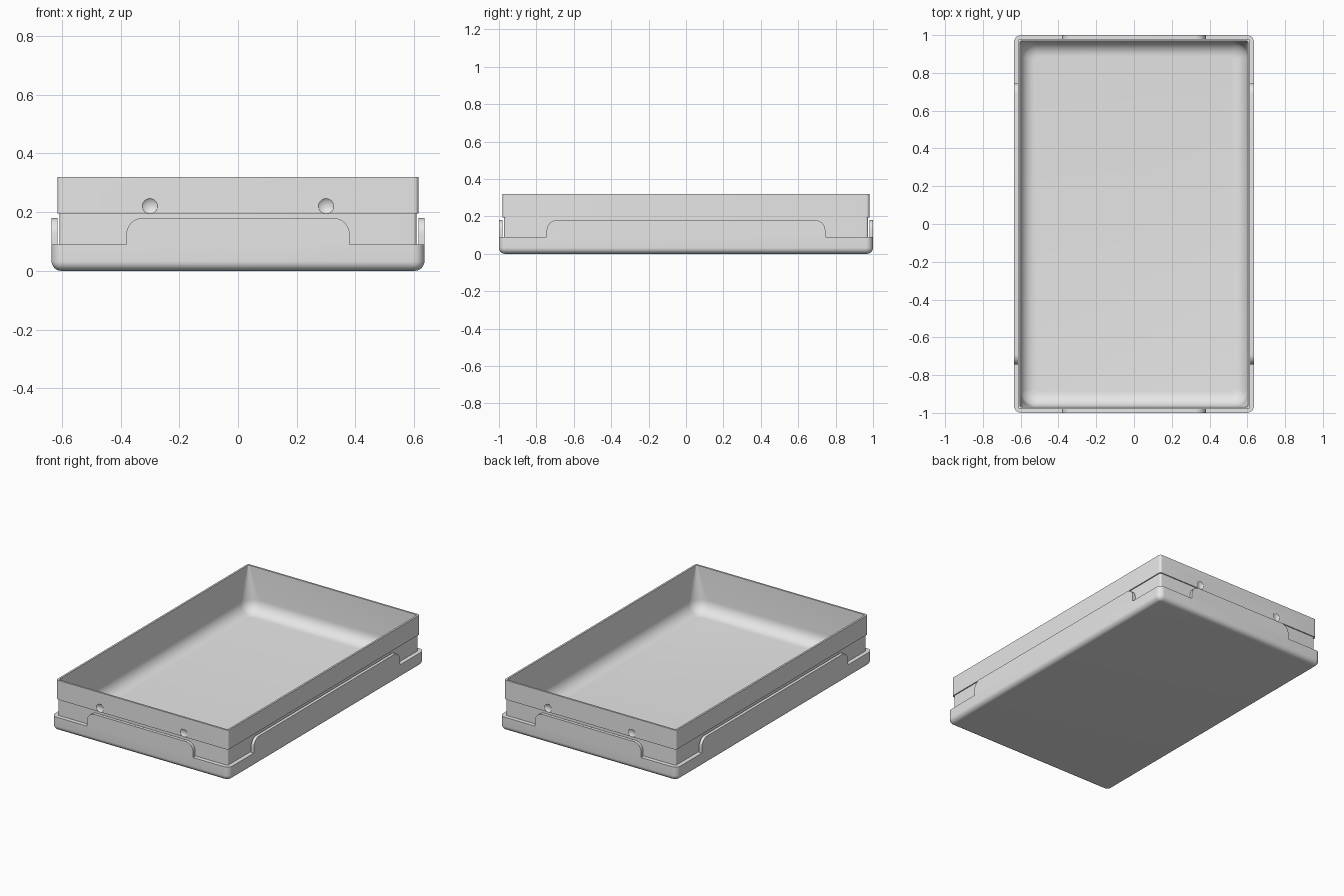
import bpy, bmesh, math
from mathutils import Vector

cube = bpy.data.objects.get("Cube")
if cube:
    bpy.data.objects.remove(cube)

HX, HY = 0.635, 1.0          # half width and half length
FLANGE_Z, TAB_Z, RIM_Z = 0.09, 0.18, 0.32
SEGS = 8

grey = bpy.data.materials.new("light_grey")
grey.use_nodes = True
grey.diffuse_color = (0.8, 0.8, 0.8, 1)
grey.node_tree.nodes["Principled BSDF"].inputs["Base Color"].default_value = (0.8, 0.8, 0.8, 1)


def finish(bm, name):
    bmesh.ops.recalc_face_normals(bm, faces=bm.faces)
    mesh = bpy.data.meshes.new(name)
    bm.to_mesh(mesh)
    bm.free()
    mesh.materials.append(grey)
    ob = bpy.data.objects.new(name, mesh)
    bpy.context.collection.objects.link(ob)
    return ob


def activate(ob):
    bpy.ops.object.select_all(action='DESELECT')
    ob.select_set(True)
    bpy.context.view_layer.objects.active = ob


def smooth(ob):
    activate(ob)
    bpy.ops.object.shade_smooth_by_angle(angle=math.radians(30))


def ring(bm, inset, z, r):
    """Rounded rectangle, inset from the overall footprint."""
    verts = []
    for quarter, (sx, sy) in enumerate([(1, 1), (-1, 1), (-1, -1), (1, -1)]):
        cx, cy = sx * (HX - inset - r), sy * (HY - inset - r)
        for i in range(SEGS + 1):
            a = (quarter + i / SEGS) * math.pi / 2
            verts.append(bm.verts.new((cx + r * math.cos(a), cy + r * math.sin(a), z)))
    return verts


# Tray shell: rounded base, flange, stepped wall, rim, then the hollow inside
quarter_turn = [i / SEGS * math.pi / 2 for i in range(SEGS + 1)]
EDGE, FILLET, FLOOR, INNER = 0.033, 0.08, 0.035, 0.032
sections = [(EDGE * (1 - math.sin(a)), EDGE * (1 - math.cos(a)),
             0.005 + EDGE * math.sin(a)) for a in quarter_turn]
sections += [(0, FLANGE_Z, 0.038), (0.027, FLANGE_Z, 0.012), (0.027, 0.195, 0.012),
             (0.02, 0.195, 0.015), (0.02, RIM_Z, 0.015), (INNER, RIM_Z, 0.008)]
sections += [(INNER + FILLET * (1 - math.cos(a)), FLOOR + FILLET * (1 - math.sin(a)),
              0.02 + 0.06 * math.cos(a)) for a in quarter_turn]

bm = bmesh.new()
rings = [ring(bm, *s) for s in sections]
for low, high in zip(rings, rings[1:]):
    for i in range(len(low)):
        j = (i + 1) % len(low)
        bm.faces.new((low[i], low[j], high[j], high[i]))
bm.faces.new(rings[0])
bm.faces.new(rings[-1])
tray = finish(bm, "tray")

# Round dimples in the two end walls
radius, depth = 0.026, 0.009
ball = (radius ** 2 + depth ** 2) / (2 * depth)
bm = bmesh.new()
for sx in (-1, 1):
    for sy in (-1, 1):
        made = bmesh.ops.create_uvsphere(bm, u_segments=48, v_segments=32, radius=ball)
        bmesh.ops.translate(bm, verts=made["verts"],
                            vec=(sx * 0.3, sy * (HY - 0.02 - depth + ball), 0.22))
cutter = finish(bm, "dimple_cutter")
cutter.hide_render = True
cut = tray.modifiers.new("dimples", 'BOOLEAN')
cut.operation = 'DIFFERENCE'
cut.solver = 'EXACT'
cut.object = cutter
activate(tray)
bpy.ops.object.modifier_apply(modifier=cut.name)
bpy.data.objects.remove(cutter)
smooth(tray)


# Raised tabs standing on the flange
def tab(name, half, outward, distance, r=0.055, thick=0.02):
    along = Vector((-outward.y, outward.x, 0))
    outline = [(half, FLANGE_Z)]
    outline += [(half - r + r * math.cos(a), TAB_Z - r + r * math.sin(a)) for a in quarter_turn]
    outline += [(-u, z) for u, z in reversed(outline)]
    bm = bmesh.new()
    face = bm.faces.new([bm.verts.new(along * u + outward * distance + Vector((0, 0, z)))
                         for u, z in outline])
    out = bmesh.ops.extrude_face_region(bm, geom=[face], use_keep_orig=True)
    moved = [v for v in out["geom"] if isinstance(v, bmesh.types.BMVert)]
    bmesh.ops.translate(bm, verts=moved, vec=-outward * thick)
    smooth(finish(bm, name))


tab("front_tab", 0.38, Vector((0, -1, 0)), HY)
tab("back_tab", 0.38, Vector((0, 1, 0)), HY)
tab("left_tab", 0.745, Vector((1, 0, 0)), HX)
tab("right_tab", 0.745, Vector((-1, 0, 0)), HX)
